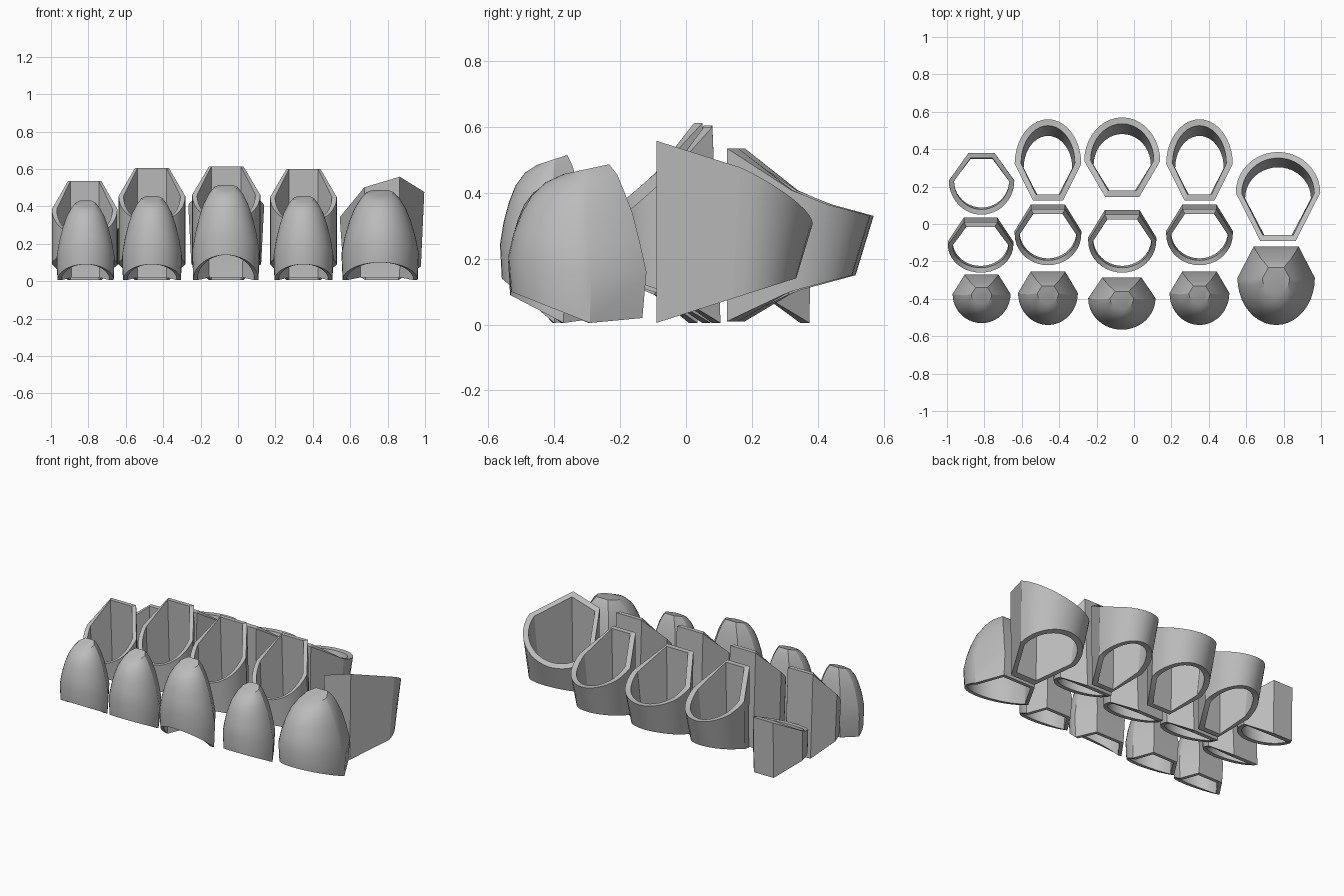
import bpy, bmesh, math

cube = bpy.data.objects.get("Cube")
if cube:
    bpy.data.objects.remove(cube)

steel = bpy.data.materials.new("plain grey")
steel.use_nodes = True
GREY = (0.5, 0.5, 0.5, 1)
steel.diffuse_color = GREY
steel.node_tree.nodes["Principled BSDF"].inputs["Base Color"].default_value = GREY


def interp(pairs, t):
    """Piecewise linear height along the depth of a part."""
    for (a, za), (b, zb) in zip(pairs, pairs[1:]):
        if t <= b:
            return za + (zb - za) * (t - a) / (b - a)
    return pairs[-1][1]


def outline(wide, flat, steps=20):
    """Unit section: (side, depth) with a round end at 0 and a flat end at 1."""
    pts = [(-math.cos(math.pi * i / steps),
            wide * (1 - math.sin(math.pi * i / steps))) for i in range(steps + 1)]
    return pts + [(flat, 1), (-flat, 1)]


def loop(bm, section, cx, hw, y_round, y_flat, height):
    verts = []
    for s, t in section:
        x, y = cx + s * hw, y_round + (y_flat - y_round) * t
        verts.append(bm.verts.new((x, y, height(x, y, t))))
    return verts


def bridge(bm, a, b):
    n = len(a)
    for i in range(n):
        j = (i + 1) % n
        bm.faces.new((a[i], a[j], b[j], b[i]))


def finish(bm, name):
    bmesh.ops.recalc_face_normals(bm, faces=bm.faces)
    mesh = bpy.data.meshes.new(name)
    bm.to_mesh(mesh)
    bm.free()
    mesh.materials.append(steel)
    obj = bpy.data.objects.new(name, mesh)
    bpy.context.collection.objects.link(obj)
    bpy.ops.object.select_all(action="DESELECT")
    obj.select_set(True)
    bpy.context.view_layer.objects.active = obj
    bpy.ops.object.shade_smooth_by_angle(angle=math.radians(28))


def ring(name, cx, hw, top_ends, bottom_ends, top, bottom, section, wall, shrink=1):
    """Hollow band with sloped rims; ends are (round y, flat y)."""
    bm = bmesh.new()
    loops = []
    for inset in (0, wall):
        for ends, z, k in ((bottom_ends, bottom, shrink), (top_ends, top, 1)):
            d = inset if ends[1] > ends[0] else -inset
            loops.append(loop(bm, section, cx, hw * k - inset,
                              ends[0] + d, ends[1] - d, z))
    ob, ot, ib, it = loops
    for a, b in ((ob, ot), (ot, it), (it, ib), (ib, ob)):
        bridge(bm, a, b)
    finish(bm, name)


# Fingertip stations: height share, width share, front share, back share
TIP = [(0.0, 0.97, 0.02, 0.97), (0.30, 1.0, 0.0, 1.0), (0.50, 0.91, 0.04, 0.95),
       (0.68, 0.79, 0.10, 0.90), (0.82, 0.66, 0.17, 0.84), (0.93, 0.50, 0.27, 0.79),
       (1.0, 0.35, 0.40, 0.73)]


def fingertip(name, cx, hw, front, back, tall, rim):
    """Tapered hollow cap, round at the front and three flat panels behind."""
    bm = bmesh.new()
    section = outline(0.6, 0.58)
    depth = back - front
    shells = []
    for wall in (0, 0.022):
        rows = []
        for h, w, f, b in TIP:
            def height(x, y, t, h=h):
                base = interp([(0, rim), (0.6, 0.005), (1, 0.02)], t)
                crown = tall - wall - 0.03 * (1 - t)
                return base + (crown - base) * h
            rows.append(loop(bm, section, cx, hw * w - wall, front + depth * f + wall,
                             front + depth * b - wall, height))
        for a, b in zip(rows, rows[1:]):
            bridge(bm, a, b)
        bm.faces.new(rows[-1])
        shells.append(rows[0])
    bridge(bm, *shells)
    finish(bm, name)


# Fingertips: centre, half width, front, back, height, front rim height
for name, *spec in (("little_tip", -0.815, 0.155, -0.53, -0.27, 0.43, 0.09),
                    ("ring_tip", -0.46, 0.16, -0.54, -0.255, 0.455, 0.09),
                    ("middle_tip", -0.065, 0.18, -0.565, -0.285, 0.515, 0.14),
                    ("index_tip", 0.35, 0.16, -0.54, -0.255, 0.455, 0.09),
                    ("thumb_tip", 0.76, 0.207, -0.54, -0.12, 0.487, 0.10)):
    fingertip(name, *spec)

# Middle bands: tall flat panels behind, low round front
band_section = outline(0.55, 0.51)
for name, cx, hw, front, back, tall in (
        ("little_middle_band", -0.82, 0.175, -0.26, 0.035, 0.535),
        ("ring_middle_band", -0.46, 0.178, -0.22, 0.105, 0.605),
        ("middle_middle_band", -0.063, 0.182, -0.26, 0.075, 0.612),
        ("index_middle_band", 0.35, 0.178, -0.22, 0.105, 0.60)):
    ring(name, cx, hw, (front, back - 0.025), (front + 0.01, back),
         lambda x, y, t: interp([(0, tall - 0.29), (0.25, tall - 0.23),
                                 (0.55, tall - 0.15), (1, tall)], t),
         lambda x, y, t: interp([(0, 0.15), (0.55, 0.09), (1, 0.005)], t),
         band_section, 0.026)

# Little finger base band, lower than the others
ring("little_base_band", -0.815, 0.175, (0.05, 0.38), (0.06, 0.375),
     lambda x, y, t: interp([(0, 0.21), (0.55, 0.28), (1, 0.36)], t),
     lambda x, y, t: interp([(0, 0.12), (0.55, 0.09), (1, 0.005)], t),
     outline(0.55, 0.4), 0.028)

# Base bands: flat tall front, flared round back
base_section = outline(0.55, 0.45)
for name, cx, hw, front, back in (("ring_base_band", -0.46, 0.178, 0.125, 0.56),
                                  ("middle_base_band", -0.063, 0.203, 0.145, 0.57),
                                  ("index_base_band", 0.35, 0.178, 0.125, 0.56)):
    ring(name, cx, hw, (back, front), (back - 0.055, front),
         lambda x, y, t: interp([(0, 0.33), (0.3, 0.365), (0.62, 0.42), (1, 0.535)], t),
         lambda x, y, t: interp([(0, 0.15), (0.5, 0.10), (1, 0.01)], t),
         base_section, 0.034, 0.92)

# Thumb base band, its upper rim tilted sideways
ring("thumb_base_band", 0.77, 0.226, (0.385, -0.09), (0.335, -0.09),
     lambda x, y, t: 0.555 + 0.3 * (x - 0.87) - 0.47 * (y + 0.08),
     lambda x, y, t: 0.005 + 0.32 * (y + 0.09),
     outline(0.46, 0.42), 0.032, 0.92)
